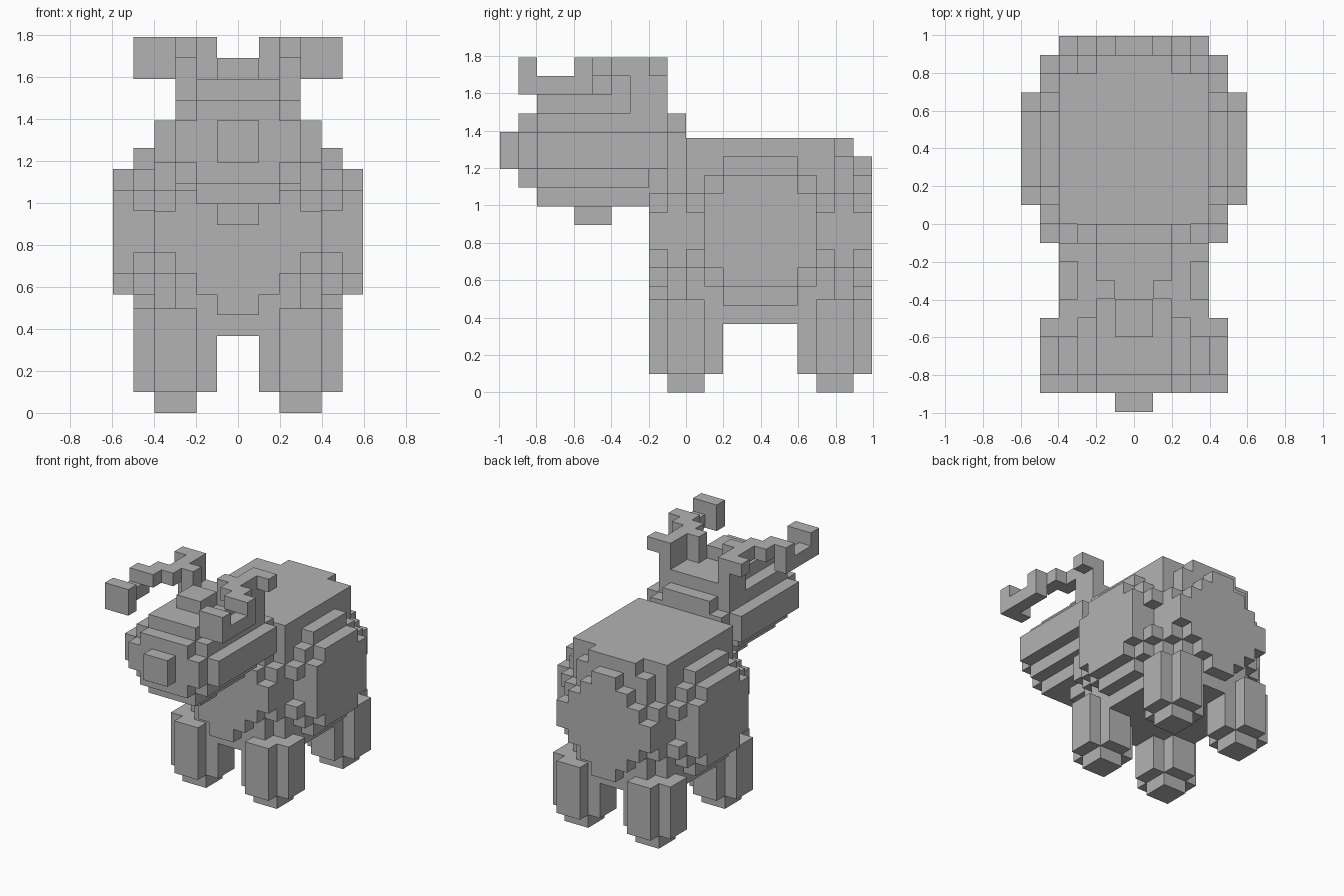
import bpy, bmesh
from itertools import product
from math import radians

if "Cube" in bpy.data.objects:
    bpy.data.objects.remove(bpy.data.objects["Cube"])

U = 0.0995  # block size
grey = bpy.data.materials.new("grey")
grey.diffuse_color = (0.45, 0.45, 0.45, 1)
grey.use_nodes = True
grey.node_tree.nodes["Principled BSDF"].inputs["Base Color"].default_value = grey.diffuse_color


def blocks(*boxes, mirror=False):
    """Grid cells filled by boxes (x0, x1, y0, y1, z0, z1)."""
    cells = set()
    for x0, x1, y0, y1, z0, z1 in boxes:
        for c in product(range(x0, x1), range(y0, y1), range(z0, z1)):
            cells.add(c)
            if mirror:
                cells.add((-1 - c[0], c[1], c[2]))
    return cells


def build(name, cells, offset=(0, 0, 0)):
    """Turn filled cells into one shell, keeping only the exposed faces."""
    bm = bmesh.new()
    verts = {}

    def vert(p):
        if p not in verts:
            verts[p] = bm.verts.new([(a + o) * U for a, o in zip(p, offset)])
        return verts[p]

    for c in cells:
        for axis, side in product(range(3), (0, 1)):
            n = list(c)
            n[axis] += 2 * side - 1
            if tuple(n) in cells:
                continue
            u, v = (axis + 1) % 3, (axis + 2) % 3
            ring = []
            for a, b in ((0, 0), (1, 0), (1, 1), (0, 1)):
                p = list(c)
                p[axis] += side
                p[u] += a
                p[v] += b
                ring.append(vert(tuple(p)))
            bm.faces.new(ring if side else ring[::-1])
    bmesh.ops.dissolve_limit(bm, angle_limit=radians(1), verts=bm.verts, edges=bm.edges)
    mesh = bpy.data.meshes.new(name)
    bm.to_mesh(mesh)
    bm.free()
    mesh.materials.append(grey)
    ob = bpy.data.objects.new(name, mesh)
    bpy.context.collection.objects.link(ob)
    return ob


# Round body: half height of each block column, by distance from the middle
rows = ("555543", "555543", "555532", "55552", "5542", "4321")
body = set()
for x, y in product(range(-6, 6), repeat=2):
    i, j = (max(a, -1 - a) for a in (x, y))
    if i < len(rows[j]):
        h = int(rows[j][i])
        for z in range(-h, h):
            # loose studs on the four corners
            if (i, j) == (4, 3) and z in (-1, 0):
                continue
            body.add((x, y, z))
build("body", body, (0, 4, 8.68))

# Head with stepped, rounded layers
head = blocks(
    (-2, 2, -8, -2, 10, 11),
    (-3, 3, -8, -2, 11, 12), (-2, 2, -9, -1, 11, 12),
    (-4, 4, -8, -1, 12, 14), (-3, 3, -9, 0, 12, 14),
    (-3, 3, -8, -1, 14, 15), (-2, 2, -9, 0, 14, 15),
    (-2, 2, -8, -1, 15, 16))
build("head", head)
build("nose", blocks((-1, 1, -10, -9, 12, 14)))
build("beard", blocks((-1, 1, -6, -4, 9, 10)))
build("forelock", blocks((-1, 1, -6, -4, 16, 17)))

# Antlers: stem, inner and outer tines, forward beam and raised tip
antler = blocks(
    (2, 3, -3, -1, 15, 17), (2, 4, -2, -1, 17, 18),
    (2, 3, -5, -2, 17, 18), (1, 2, -4, -3, 16, 18),
    (3, 4, -6, -4, 17, 18), (4, 5, -6, -5, 16, 18),
    (4, 5, -9, -5, 16, 17), (3, 5, -9, -8, 16, 18), mirror=True)
build("antlers", antler)

# Four legs with a plus-shaped section and a small hoof
for x, side in ((-3, "left"), (3, "right")):
    for y, end in ((0, "front"), (8, "back")):
        leg = blocks((-2, 2, -1, 1, 1, 5), (-1, 1, -2, 2, 1, 5), (-1, 1, -1, 1, 0, 1))
        build(f"{end}_{side}_leg", leg, (x, y, 0))
